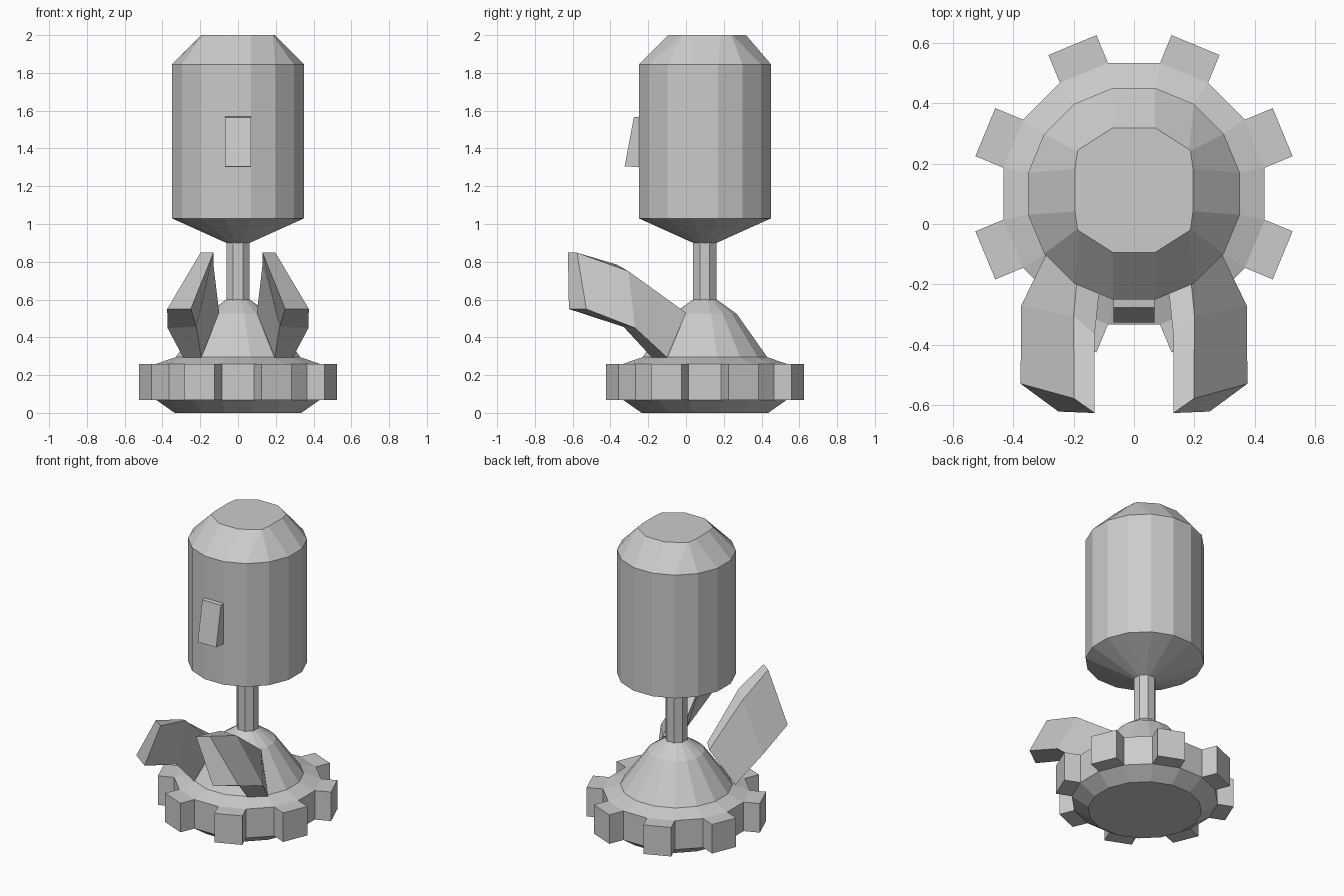
import bpy, bmesh
from math import pi, cos, sin
from mathutils import Vector

if "Cube" in bpy.data.objects:
    bpy.data.objects.remove(bpy.data.objects["Cube"])

CY = 0.10  # y of the main axis


def make(name, verts, faces):
    bm = bmesh.new()
    vs = [bm.verts.new(v) for v in verts]
    for f in faces:
        bm.faces.new([vs[i] for i in f])
    bmesh.ops.recalc_face_normals(bm, faces=bm.faces)
    me = bpy.data.meshes.new(name)
    bm.to_mesh(me)
    bm.free()
    ob = bpy.data.objects.new(name, me)
    bpy.context.collection.objects.link(ob)
    return ob


def ring(apothem, z, n=16):
    r = apothem / cos(pi / n)
    return [(r * cos(2 * pi * (i + .5) / n), CY + r * sin(2 * pi * (i + .5) / n), z)
            for i in range(n)]


def loft(name, rings):
    n = len(rings[0])
    faces = [[k * n + i, k * n + (i + 1) % n, (k + 1) * n + (i + 1) % n, (k + 1) * n + i]
             for k in range(len(rings) - 1) for i in range(n)]
    faces += [list(range(n))[::-1], [(len(rings) - 1) * n + i for i in range(n)]]
    return make(name, [v for r in rings for v in r], faces)


# Base: disc with cone on top
base = loft("base", [ring(a, z) for a, z in
                     [(.335, 0), (.432, .068), (.432, .26), (.33, .295), (.168, .525), (.062, .6)]])

# Gear teeth: every second side of the disc pushed outward
bm = bmesh.new()
bm.from_mesh(base.data)
bm.normal_update()
sides = []
for f in bm.faces:
    c = f.calc_center_median()
    if abs(f.normal.z) < .01 and .1 < c.z < .25:
        d = Vector((c.x, c.y - CY))
        if abs(abs(d.x) - abs(d.y)) > .1 and min(abs(d.x), abs(d.y)) > .1:
            sides.append(f)
for f in sides:
    n = f.normal.copy()
    new = bmesh.ops.extrude_discrete_faces(bm, faces=[f])["faces"][0]
    bmesh.ops.translate(bm, verts=new.verts, vec=n * .1)
bm.to_mesh(base.data)
bm.free()

# Stem
loft("stem", [ring(.062, .58, 8), ring(.062, .92, 8)])

# Body, with a squarish flat top
q = [(.195, .07), (.187, .128), (.183, .134), (.07, .206)]
top = q + [(-x, y) for x, y in q[::-1]]
top += [(-x, -y) for x, y in top]
loft("body", [ring(.062, .9), ring(.35, 1.03), ring(.35, 1.845),
              [(x, CY + .012 + y, 2.0) for x, y in top]])

# Wedge on the front of the body
w = .068
side = [(-.23, 1.30), (-.325, 1.305), (-.276, 1.565), (-.23, 1.57)]
loft("front_wedge", [[(x, y, z) for y, z in side] for x in (-w, w)])

# Pair of bent front arms: top inner, top outer, bottom outer, bottom inner
arm = [[(.10, -.08, .53), (.17, 0, .53), (.29, -.10, .293), (.195, -.18, .293)],
       [(.13, -.365, .785), (.20, -.305, .75), (.373, -.27, .45), (.22, -.33, .455)],
       [(.13, -.625, .848), (.198, -.577, .848), (.375, -.528, .55), (.25, -.62, .55)]]
for name, s in (("right_arm", 1), ("left_arm", -1)):
    loft(name, [[(s * x, y, z) for x, y, z in r] for r in arm])
